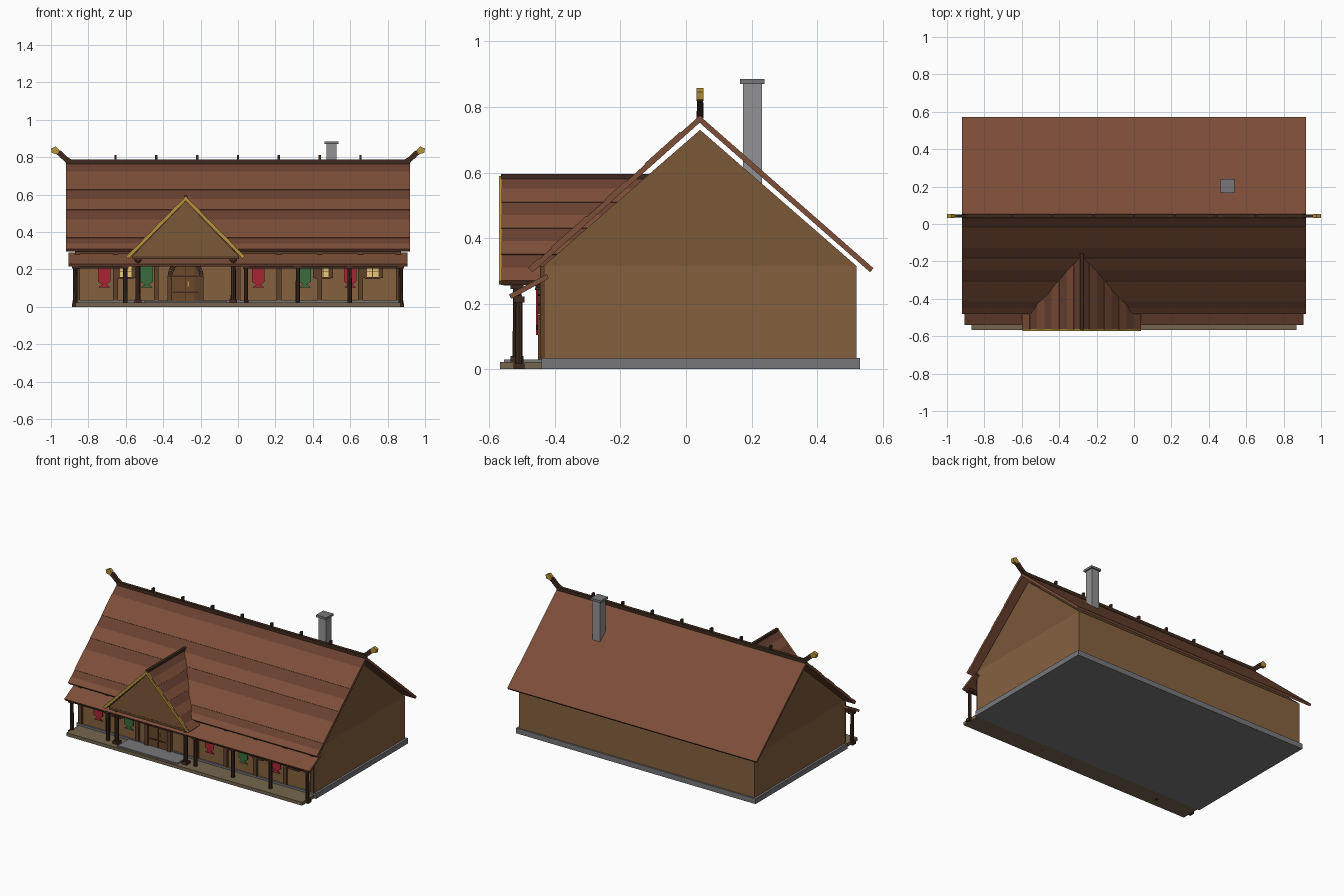
import bpy, bmesh, math
from mathutils import Vector

if "Cube" in bpy.data.objects:
    bpy.data.objects.remove(bpy.data.objects["Cube"])


def mat(name, hexcode):
    m = bpy.data.materials.new(name)
    c = [int(hexcode[i:i + 2], 16) / 255 for i in (0, 2, 4)]
    m.diffuse_color = [((v + 0.055) / 1.055) ** 2.4 if v > 0.04 else v / 12.92 for v in c] + [1]
    m.use_nodes = True
    m.node_tree.nodes["Principled BSDF"].inputs["Base Color"].default_value = m.diffuse_color
    return m


ROOF, ROOF2 = mat("shingle", "7C4E38"), mat("shingle_dark", "694030")
WALL, GABLE = mat("wall_wood", "85613F"), mat("gable_wood", "7A5839")
DARK, TRIM = mat("dark_timber", "3E2A1E"), mat("timber", "5E4129")
GOLD, GLASS = mat("gold", "B5943A"), mat("lit_glass", "E8C877")
RED, GREEN = mat("red_cloth", "A82535"), mat("green_cloth", "3A6B3C")
STONE, STONE2 = mat("stone", "77777A"), mat("chimney_stone", "929296")
DECK, DOOR = mat("deck", "75654F"), mat("door_wood", "6B4829")


def prism(name, pts, axis, a, b, m):
    """Extrude a profile: axis 'x' takes (y, z) points, axis 'y' takes (x, z) points."""
    bm = bmesh.new()
    put = (lambda p, t: (t, p[0], p[1])) if axis == 'x' else (lambda p, t: (p[0], t, p[1]))
    lo = [bm.verts.new(put(p, a)) for p in pts]
    hi = [bm.verts.new(put(p, b)) for p in pts]
    bm.faces.new(lo)
    bm.faces.new(hi[::-1])
    n = len(pts)
    for i in range(n):
        bm.faces.new((lo[i], hi[i], hi[(i + 1) % n], lo[(i + 1) % n]))
    bmesh.ops.recalc_face_normals(bm, faces=bm.faces)
    me = bpy.data.meshes.new(name)
    bm.to_mesh(me)
    bm.free()
    me.materials.append(m)
    ob = bpy.data.objects.new(name, me)
    bpy.context.collection.objects.link(ob)
    return ob


def box(name, x0, x1, y0, y1, z0, z1, m):
    return prism(name, [(x0, z0), (x1, z0), (x1, z1), (x0, z1)], 'y', y0, y1, m)


def slab(name, p, q, t, axis, a, b, m, f0=0, f1=1, lift=0):
    """Sloping board between two profile points; lift raises it off the slope."""
    p, q = Vector(p), Vector(q)
    d = (q - p).normalized()
    n = Vector((-d.y, d.x))
    if n.y < 0:
        n = -n
    u, v = p.lerp(q, f0), p.lerp(q, f1)
    return prism(name, [u + n * lift, v + n * lift, v + n * (lift - t), u + n * (lift - t)], axis, a, b, m)


def post(name, x, y, z0, z1, r):
    bm = bmesh.new()
    bmesh.ops.create_cone(bm, cap_ends=True, segments=8, radius1=r, radius2=r * 0.9, depth=z1 - z0)
    bmesh.ops.translate(bm, verts=bm.verts, vec=(x, y, (z0 + z1) / 2))
    me = bpy.data.meshes.new(name)
    bm.to_mesh(me)
    bm.free()
    me.materials.append(DARK)
    bpy.context.collection.objects.link(bpy.data.objects.new(name, me))
    w = r * 1.4
    box(name + "_base", x - w, x + w, y - w, y + w, z0, z0 + 0.018, DARK)
    box(name + "_capital", x - w, x + w, y - w, y + w, z1 - 0.018, z1, DARK)


# Foundation, hall walls, gable prism
box("foundation", -0.885, 0.885, -0.44, 0.53, 0, 0.035, STONE)
box("hall_walls", -0.87, 0.87, -0.43, 0.52, 0.035, 0.315, WALL)
prism("gable", [(-0.435, 0.315), (0.52, 0.315), (0.043, 0.73)], 'x', -0.87, 0.87, GABLE)
PILLARS = [i * 0.2185 for i in range(-4, 5)]
for x in PILLARS:
    c = max(-0.858, min(0.858, x))
    box("wall_pilaster", c - 0.013, c + 0.013, -0.445, -0.43, 0.035, 0.315, TRIM)
box("wall_plate", -0.87, 0.87, -0.443, -0.43, 0.285, 0.315, TRIM)

# Main roof: plain back slope, front slope in raised courses
RIDGE, BACK, FRONT = (0.043, 0.772), (0.572, 0.308), (-0.478, 0.306)
slab("roof_back", RIDGE, BACK, 0.016, 'x', -0.92, 0.92, ROOF)
slab("roof_front", RIDGE, FRONT, 0.014, 'x', -0.92, 0.92, ROOF)
cuts = [0.0, 0.11, 0.32, 0.43, 0.55, 0.66, 0.87, 0.94, 1.0]
for i in range(8):
    slab("roof_course", RIDGE, FRONT, 0.008, 'x', -0.92, 0.92, ROOF2 if i % 2 == 0 else ROOF,
         cuts[i], cuts[i + 1], 0.002 if i % 2 == 0 else 0.005)

# Ridge beam with pegs and curled finials
box("ridge_beam", -0.92, 0.92, 0.032, 0.054, 0.765, 0.787, DARK)
for x in PILLARS[1:-1]:
    box("ridge_peg", x - 0.006, x + 0.006, 0.033, 0.053, 0.785, 0.813, DARK)
horn = [(0.89, 0.787), (0.92, 0.772), (0.965, 0.812), (0.982, 0.822), (0.976, 0.845), (0.945, 0.833), (0.915, 0.803)]
tip = [(0.962, 0.818), (0.995, 0.822), (1.0, 0.846), (0.975, 0.858), (0.956, 0.84)]
for s in (-1, 1):
    prism("finial", [(s * x, z) for x, z in horn], 'y', 0.034, 0.052, DARK)
    prism("finial_tip", [(s * x, z) for x, z in tip], 'y', 0.032, 0.054, GOLD)

# Chimney
box("chimney", 0.473, 0.527, 0.174, 0.232, 0.45, 0.87, STONE2)
box("chimney_cap", 0.462, 0.536, 0.165, 0.24, 0.87, 0.885, STONE)

# Porch deck, lean-to roof, beam and posts
box("porch_deck", -0.87, 0.87, -0.568, -0.44, 0, 0.022, DECK)
box("door_slab", -0.5, -0.06, -0.555, -0.44, 0.022, 0.03, STONE)
slab("porch_roof", (-0.425, 0.29), (-0.54, 0.228), 0.015, 'x', -0.905, 0.905, ROOF)
box("porch_beam_left", -0.885, -0.59, -0.52, -0.5, 0.205, 0.225, DARK)
box("porch_beam_right", 0.03, 0.885, -0.52, -0.5, 0.205, 0.225, DARK)
for x in (-0.87, -0.603, 0.043, 0.32, 0.597, 0.87):
    post("porch_post", x, -0.51, 0.0, 0.222, 0.012)
for s in (-1, 1):
    post("entrance_post", -0.28 + s * 0.255, -0.515, 0.022, 0.262, 0.014)

# Entrance gable with board courses and gilded verges
CX, TOP = -0.28, 0.588
prism("entrance_gable", [(CX - 0.285, 0.27), (CX + 0.285, 0.27), (CX, 0.565)], 'y', -0.555, -0.54, GABLE)
box("entrance_beam", CX - 0.285, CX + 0.285, -0.556, -0.5, 0.255, 0.272, TRIM)
for s in (-1, 1):
    p, q = (CX, TOP), (CX + s * 0.315, 0.268)
    slab("entrance_roof", p, q, 0.016, 'y', -0.565, -0.1, ROOF)
    for i in range(8):
        slab("entrance_course", p, q, 0.006, 'y', -0.565, -0.1, ROOF if i % 2 else ROOF2,
             i / 8, (i + 1) / 8, 0.004 if i % 2 else 0.001)
    slab("gilded_verge", p, q, 0.015, 'y', -0.571, -0.562, GOLD, 0, 1, 0.002)
box("entrance_ridge", CX - 0.009, CX + 0.009, -0.565, -0.1, 0.578, 0.596, DARK)


# Arched door with stone surround
def arc(r, z, n=12):
    return [(CX + r * math.cos(math.pi * i / n), z + r * math.sin(math.pi * i / n)) for i in range(n + 1)]


prism("door", [(CX + 0.072, 0.03)] + arc(0.072, 0.165) + [(CX - 0.072, 0.03)], 'y', -0.442, -0.425, DOOR)
box("door_split", CX - 0.002, CX + 0.002, -0.446, -0.44, 0.03, 0.235, DARK)
for z in (0.075, 0.16):
    box("door_band", CX - 0.07, CX + 0.07, -0.446, -0.44, z, z + 0.007, DARK)
box("door_handle", CX + 0.01, CX + 0.018, -0.45, -0.44, 0.11, 0.135, GOLD)
for s in (-1, 1):
    x = CX + s * 0.084
    box("door_jamb", x - 0.012, x + 0.012, -0.452, -0.43, 0.03, 0.165, TRIM)
for k in range(9):
    a0, a1 = math.pi * (k + 0.06) / 9, math.pi * (k + 0.94) / 9
    block = [(r, a) for r, a in ((0.073, a0), (0.096, a0), (0.096, a1), (0.073, a1))]
    prism("arch_stone", [(CX + r * math.cos(a), 0.165 + r * math.sin(a)) for r, a in block],
          'y', -0.454, -0.43, DARK)

# Windows with crossbars and shutters
for x in (-0.6, 0.455, 0.72):
    box("window_pane", x - 0.03, x + 0.03, -0.436, -0.428, 0.16, 0.235, GLASS)
    box("window_mullion", x - 0.003, x + 0.003, -0.44, -0.43, 0.16, 0.235, TRIM)
    box("window_bar", x - 0.03, x + 0.03, -0.44, -0.43, 0.188, 0.193, TRIM)
    box("window_sill", x - 0.04, x + 0.04, -0.447, -0.43, 0.15, 0.16, TRIM)
    for s in (-1, 1):
        c = x + s * 0.042
        box("window_shutter", c - 0.012, c + 0.012, -0.442, -0.43, 0.155, 0.24, TRIM)

# Hanging banners with flared tails
for x, top, m in ((-0.715, 0.245, RED), (-0.488, 0.255, GREEN), (0.108, 0.245, RED),
                  (0.358, 0.245, GREEN), (0.6, 0.245, RED)):
    w = 0.033
    pts = [(-w, top), (w, top), (w, 0.135), (0.01, 0.12), (w, 0.104), (-w, 0.104), (-0.01, 0.12), (-w, 0.135)]
    prism("banner", [(x + dx, z) for dx, z in pts], 'y', -0.457, -0.452, m)
    box("banner_rod", x - 0.04, x + 0.04, -0.46, -0.43, top - 0.003, top + 0.005, DARK)
